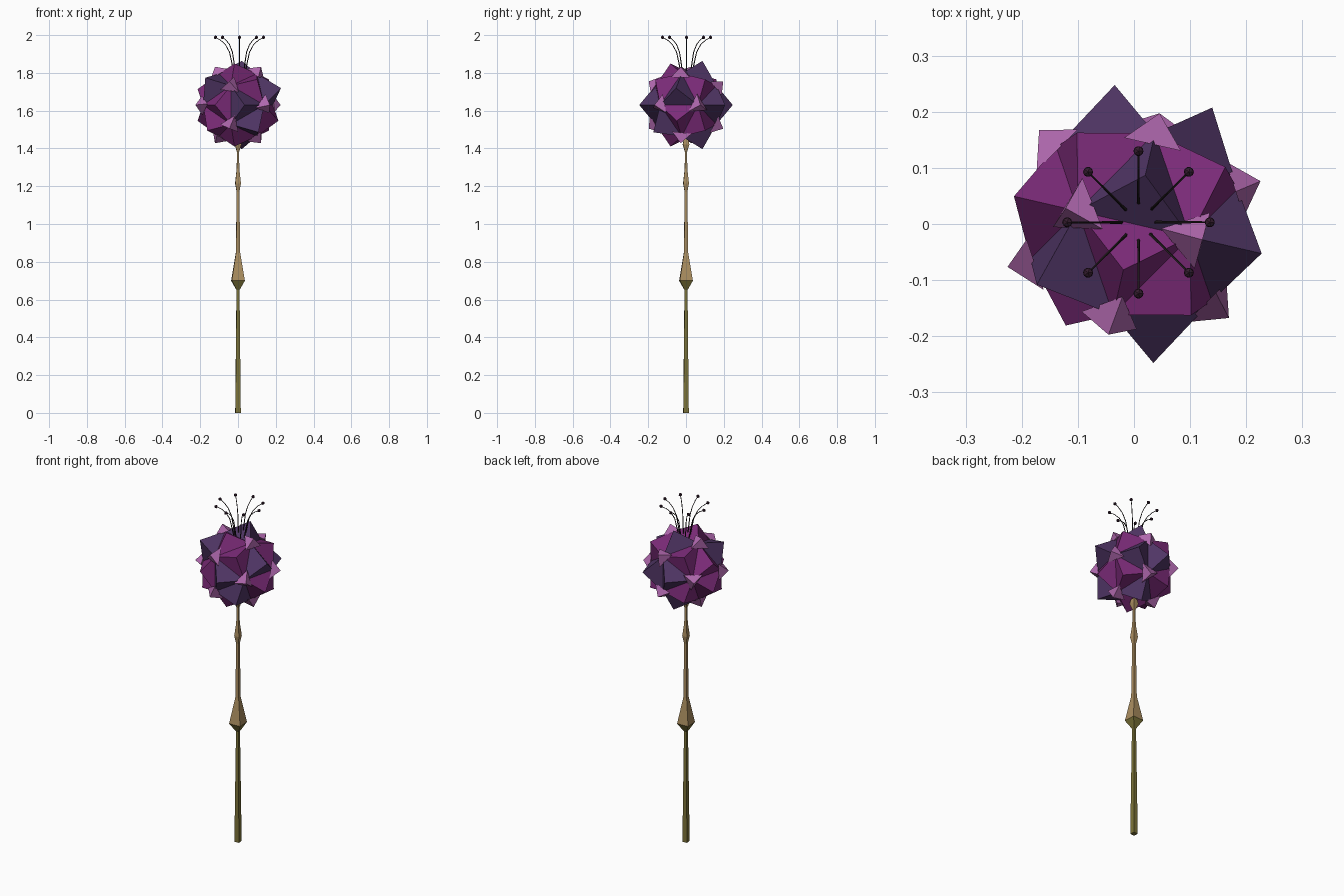
import bpy, math
from mathutils import Vector, Matrix

if "Cube" in bpy.data.objects:
    bpy.data.objects.remove(bpy.data.objects["Cube"])

PHI = (1 + 5 ** 0.5) / 2
CENTRE = Vector((0, 0, 1.63))


def material(name, rgb):
    m = bpy.data.materials.new(name)
    m.diffuse_color = (*rgb, 1)
    m.use_nodes = True
    m.node_tree.nodes["Principled BSDF"].inputs["Base Color"].default_value = m.diffuse_color
    return m


MAGENTA = material("magenta", (0.20, 0.024, 0.19))
VIOLET = material("dark violet", (0.08, 0.036, 0.13))
PINK = material("orchid pink", (0.44, 0.14, 0.43))
TAN = material("tan", (0.40, 0.265, 0.115))
OLIVE = material("olive", (0.20, 0.17, 0.04))
DARK = material("dark brown", (0.02, 0.014, 0.016))
PLUM = material("dark plum", (0.035, 0.012, 0.028))


def mesh_object(name, verts, faces, mats, index=None):
    me = bpy.data.meshes.new(name)
    me.from_pydata([tuple(v) for v in verts], [], faces)
    for m in mats:
        me.materials.append(m)
    if index:
        for p, i in zip(me.polygons, index):
            p.material_index = i
    me.update()
    ob = bpy.data.objects.new(name, me)
    bpy.context.collection.objects.link(ob)
    return ob


def tube(path, radii, sides, spin=0.0):
    """Rings along a path, closed at both ends."""
    verts, faces = [], []
    for i, p in enumerate(path):
        t = (path[min(i + 1, len(path) - 1)] - path[max(i - 1, 0)]).normalized()
        q = t.to_track_quat('Z', 'Y')
        for k in range(sides):
            a = spin + 2 * math.pi * k / sides
            verts.append(p + q @ Vector((math.cos(a), math.sin(a), 0)) * radii[i])
    for i in range(len(path) - 1):
        for k in range(sides):
            a, b = i * sides + k, i * sides + (k + 1) % sides
            faces.append((a, b, b + sides, a + sides))
    n = len(verts)
    faces.append(tuple(reversed(range(sides))))
    faces.append(tuple(range(n - sides, n)))
    return verts, faces


# Stem: square profile with two swellings, olive low and tan high
profile = [(0, .020), (.65, .011), (.70, .049), (.85, .015), (1.17, .010),
           (1.215, .021), (1.29, .010), (1.38, .007), (1.42, .024), (1.45, .016)]
sv, sf = tube([Vector((0, 0, z)) for z, r in profile], [r for z, r in profile], 4, math.pi / 4 + 0.05)
index = [0 if sum(sv[i].z for i in f) / len(f) < 0.69 else 1 for f in sf]
mesh_object("stem", sv, sf, [OLIVE, TAN], index)

# Folded ball: icosahedron frame with a cube corner raised on each face
turn = Matrix.Rotation(math.radians(-13), 3, 'Z')
raw = []
for s in (-1, 1):
    for t in (-PHI, PHI):
        raw += [Vector((s, 0, t)), Vector((0, t, s)), Vector((t, s, 0))]


def near(a, b):
    return abs((raw[a] - raw[b]).length - 2) < 0.01


tris = [(a, b, c) for a in range(12) for b in range(a + 1, 12) for c in range(b + 1, 12)
        if near(a, b) and near(b, c) and near(a, c)]

# Signs of the directions whose corner is violet; one corner sits lower
violet = {(0, 1, 1), (-1, 1, 0), (1, 1, 0), (1, -1, 0), (1, 0, 1), (-1, -1, 1),
          (1, -1, -1), (0, 1, -1)}
low = {(-1, -1, 0)}


def sign(x):
    return 0 if abs(x) < 0.01 else (1 if x > 0 else -1)


verts = [CENTRE + turn @ v.normalized() * 0.195 for v in raw]
faces, index = [], []
for tri in tris:
    mid = sum((raw[i] for i in tri), Vector()).normalized()
    key = tuple(sign(c) for c in mid)
    radius = 0.25 if key in violet else (0.218 if key in low else 0.235)
    verts.append(CENTRE + turn @ mid * radius)
    apex = len(verts) - 1
    for a, b in ((tri[0], tri[1]), (tri[1], tri[2]), (tri[0], tri[2])):
        n = (verts[b] - verts[a]).cross(verts[apex] - verts[a])
        out = n.dot(verts[a] + verts[b] + verts[apex] - 3 * CENTRE) > 0
        faces.append((a, b, apex) if out else (b, a, apex))
        index.append(1 if key in violet else 0)
mesh_object("flower_ball", verts, faces, [MAGENTA, VIOLET], index)

# Small pink three-sided points where the folded units meet
verts, faces = [], []
for j, v in enumerate(raw):
    d = turn @ v.normalized()
    q = d.to_track_quat('Z', 'Y')
    n = len(verts)
    verts.append(CENTRE + d * 0.238)
    for k in range(3):
        a = j * 1.1 + k * 2 * math.pi / 3
        verts.append(CENTRE + d * 0.19 + q @ Vector((math.cos(a), math.sin(a), 0)) * 0.06)
    faces += [(n, n + 1, n + 2), (n, n + 2, n + 3), (n, n + 3, n + 1), (n + 3, n + 2, n + 1)]
mesh_object("pink_points", verts, faces, [PINK])

# Stamens: eight thin curved filaments with round tips
curve = [(.03, 1.80), (.042, 1.86), (.053, 1.91), (.075, 1.95), (.10, 1.973), (.127, 1.988)]
for k in range(8):
    a = k * math.pi / 4
    path = [Vector((0.008 + r * math.cos(a), 0.003 + r * math.sin(a), z)) for r, z in curve]
    fv, ff = tube(path, [.003, .0028, .0025, .0022, .002, .0018], 5)
    mesh_object(f"stamen_{k + 1}", fv, ff, [DARK])
    bpy.ops.mesh.primitive_ico_sphere_add(subdivisions=1, radius=0.010, location=path[-1])
    tip = bpy.context.object
    tip.name = f"stamen_tip_{k + 1}"
    tip.data.materials.append(PLUM)
